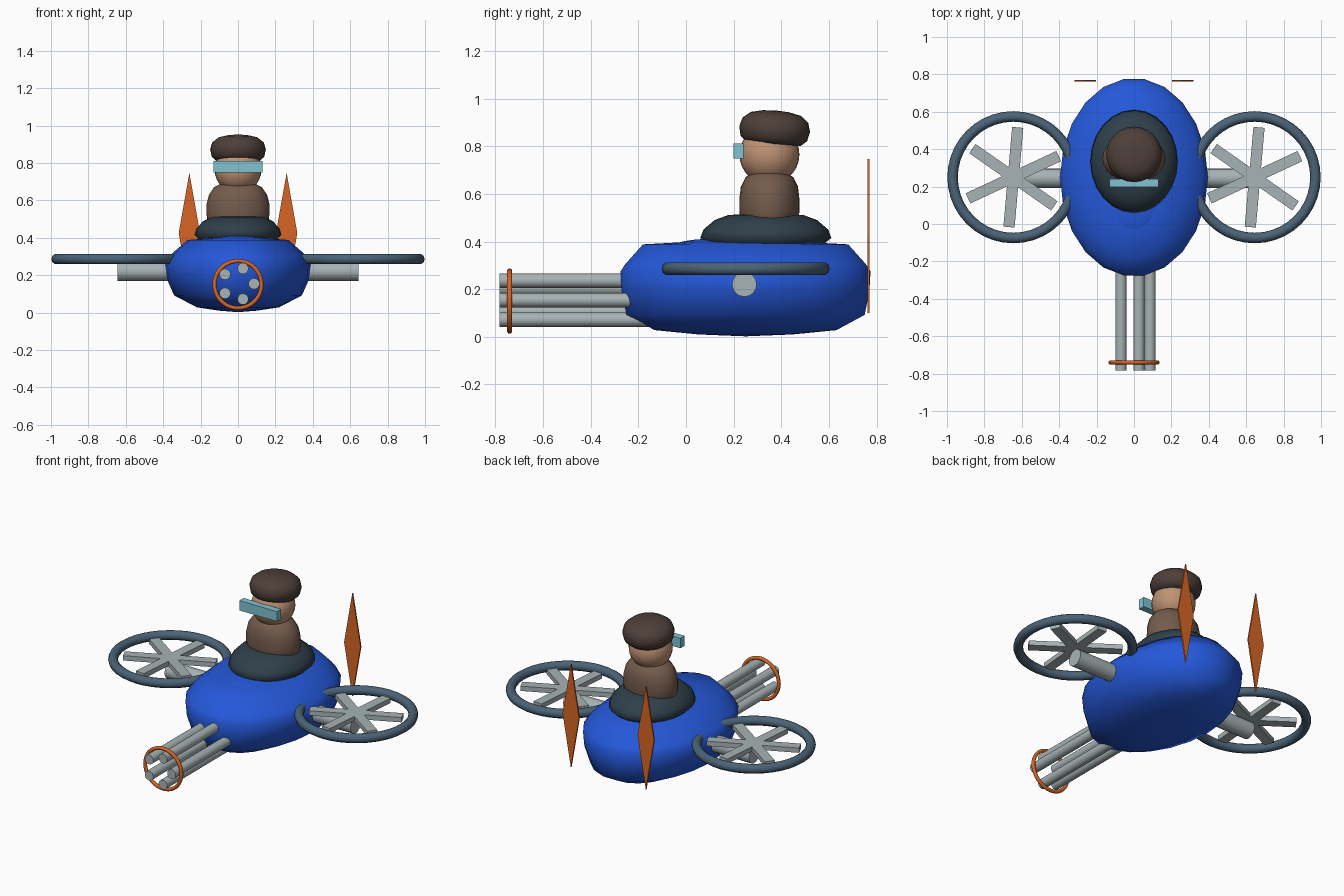
import bpy, bmesh, math
from mathutils import Matrix, Vector

if "Cube" in bpy.data.objects:
    bpy.data.objects.remove(bpy.data.objects["Cube"])


def material(name, rgb):
    m = bpy.data.materials.new(name)
    m.diffuse_color = (*rgb, 1)
    m.use_nodes = True
    m.node_tree.nodes["Principled BSDF"].inputs["Base Color"].default_value = m.diffuse_color
    return m


BLUE = material("blue_paint", (0.018, 0.098, 0.70))
DARK = material("dark_slate", (0.028, 0.050, 0.068))
SLATE = material("slate_blue", (0.070, 0.125, 0.185))
GREY = material("light_grey", (0.39, 0.45, 0.46))
ORANGE = material("orange", (0.68, 0.13, 0.018))
BROWN = material("brown_jacket", (0.175, 0.105, 0.072))
HAT = material("dark_brown", (0.075, 0.050, 0.042))
SKIN = material("skin", (0.52, 0.29, 0.175))
GLASS = material("pale_cyan", (0.22, 0.55, 0.64))


def finish(name, bm, mat, angle=None):
    """Turn a bmesh into an object; angle in degrees keeps sharper edges hard."""
    bmesh.ops.recalc_face_normals(bm, faces=bm.faces[:])
    me = bpy.data.meshes.new(name)
    bm.to_mesh(me)
    bm.free()
    me.materials.append(mat)
    if angle:
        me.shade_smooth()
        me.set_sharp_from_angle(angle=math.radians(angle))
    ob = bpy.data.objects.new(name, me)
    bpy.context.collection.objects.link(ob)
    return ob


def loft(name, rings, mat, n, centre=(0, 0, 0), tilt=0, angle=80):
    """Stack of ellipses (rx, ry, z), closed by fans to the first and last z."""
    bm = bmesh.new()
    rows = [[bm.verts.new((rx * math.cos(2 * math.pi * i / n),
                           ry * math.sin(2 * math.pi * i / n), z))
             for i in range(n)] for rx, ry, z in rings[1:-1]]
    for a, b in zip(rows, rows[1:]):
        for i in range(n):
            j = (i + 1) % n
            bm.faces.new((a[i], a[j], b[j], b[i]))
    for row, end in ((rows[0], rings[0]), (rows[-1], rings[-1])):
        tip = bm.verts.new((0, 0, end[2]))
        for i in range(n):
            bm.faces.new((row[i], row[(i + 1) % n], tip))
    bm.transform(Matrix.Translation(centre) @ Matrix.Rotation(tilt, 4, 'X'))
    return finish(name, bm, mat, angle)


def ellipsoid(name, centre, radii, mat, n=24):
    bm = bmesh.new()
    bmesh.ops.create_uvsphere(bm, u_segments=n, v_segments=14, radius=1)
    bm.transform(Matrix.Translation(centre) @ Matrix.Diagonal((*radii, 1)))
    return finish(name, bm, mat, 80)


def tube(name, a, b, r, mat, n=16):
    a, b = Vector(a), Vector(b)
    bm = bmesh.new()
    bmesh.ops.create_cone(bm, cap_ends=True, segments=n, radius1=r, radius2=r,
                          depth=(b - a).length)
    turn = (b - a).to_track_quat('Z', 'Y').to_matrix().to_4x4()
    bm.transform(Matrix.Translation((a + b) / 2) @ turn)
    return finish(name, bm, mat, 40)


def ring(name, centre, major, minor, mat, turn=0, n=40, m=10):
    bm = bmesh.new()
    vs = [[bm.verts.new(((major + minor * math.cos(q)) * math.cos(p),
                         (major + minor * math.cos(q)) * math.sin(p),
                         minor * math.sin(q)))
           for q in (2 * math.pi * k / m for k in range(m))]
          for p in (2 * math.pi * i / n for i in range(n))]
    for i in range(n):
        for k in range(m):
            a, b = vs[i], vs[(i + 1) % n]
            bm.faces.new((a[k], b[k], b[(k + 1) % m], a[(k + 1) % m]))
    bm.transform(Matrix.Translation(centre) @ Matrix.Rotation(turn, 4, 'X'))
    return finish(name, bm, mat, 80)


def box(name, centre, size, mat, spin=0):
    bm = bmesh.new()
    bmesh.ops.create_cube(bm, size=1)
    bm.transform(Matrix.Translation(centre) @ Matrix.Rotation(spin, 4, 'Z')
                 @ Matrix.Diagonal((*size, 1)))
    return finish(name, bm, mat)


# Hull and cockpit collar
loft("hull", [(0, 0, 0.002), (0.10, 0.20, 0.01), (0.22, 0.385, 0.028),
              (0.342, 0.505, 0.092), (0.385, 0.525, 0.19), (0.395, 0.53, 0.275),
              (0.365, 0.51, 0.305), (0.27, 0.435, 0.388), (0.15, 0.25, 0.398),
              (0, 0, 0.405)], BLUE, 22, (0, 0.25, 0))
ellipsoid("hull_front_swell", (0, 0.12, 0.365), (0.16, 0.20, 0.047), BLUE)
loft("cockpit_collar", [(0, 0, 0.36), (0.19, 0.225, 0.375), (0.233, 0.275, 0.415),
                        (0.222, 0.262, 0.45), (0.185, 0.215, 0.49),
                        (0.135, 0.155, 0.512), (0, 0, 0.515)],
     DARK, 24, (0, 0.335, 0))

# Pilot
loft("torso", [(0, 0, 0.42), (0.155, 0.12, 0.44), (0.169, 0.126, 0.53),
               (0.168, 0.126, 0.58), (0.155, 0.120, 0.63), (0.128, 0.10, 0.67),
               (0.075, 0.06, 0.698), (0, 0, 0.705)], BROWN, 24, (0, 0.35, 0))
ellipsoid("head", (0, 0.35, 0.765), (0.126, 0.126, 0.125), SKIN)
loft("hat", [(0, 0, -0.062), (0.115, 0.115, -0.062), (0.14, 0.14, -0.04),
             (0.149, 0.149, 0), (0.138, 0.138, 0.038), (0.105, 0.105, 0.064),
             (0.055, 0.055, 0.075), (0, 0, 0.078)],
     HAT, 24, (0, 0.372, 0.872), -0.08)
box("goggles", (0, 0.22, 0.78), (0.26, 0.042, 0.062), GLASS)

# Side fans on their arms, and tail fins
for side, s in (("left", -1), ("right", 1)):
    x = 0.645 * s
    tube(side + "_arm", (0.25 * s, 0.245, 0.22), (x, 0.245, 0.22), 0.052, GREY)
    ring(side + "_fan_ring", (x, 0.25, 0.286), 0.325, 0.028, SLATE)
    for k in range(3):
        box(f"{side}_fan_blade_{k + 1}", (x, 0.25, 0.285), (0.535, 0.06, 0.03),
            GREY, math.radians(25 + 60 * k))
    bm = bmesh.new()
    outline = [(0, 0.10), (0.057, 0.425), (0, 0.747), (-0.057, 0.425)]
    face = bm.faces.new([bm.verts.new((0.26 * s + px, 0.761, pz))
                         for px, pz in outline])
    out = bmesh.ops.extrude_face_region(bm, geom=[face])["geom"]
    bmesh.ops.translate(bm, vec=(0, 0.009, 0),
                        verts=[g for g in out if isinstance(g, bmesh.types.BMVert)])
    finish(side + "_tail_fin", bm, ORANGE)

# Five-barrel gun with its clamp ring
for k in range(5):
    a = math.radians(72 * k)
    bx, bz = 0.086 * math.cos(a), 0.154 + 0.086 * math.sin(a)
    tube(f"gun_barrel_{k + 1}", (bx, -0.782, bz), (bx, 0.0, bz), 0.03, GREY, 14)
ring("gun_ring", (0, -0.74, 0.15), 0.126, 0.011, ORANGE, math.pi / 2)
